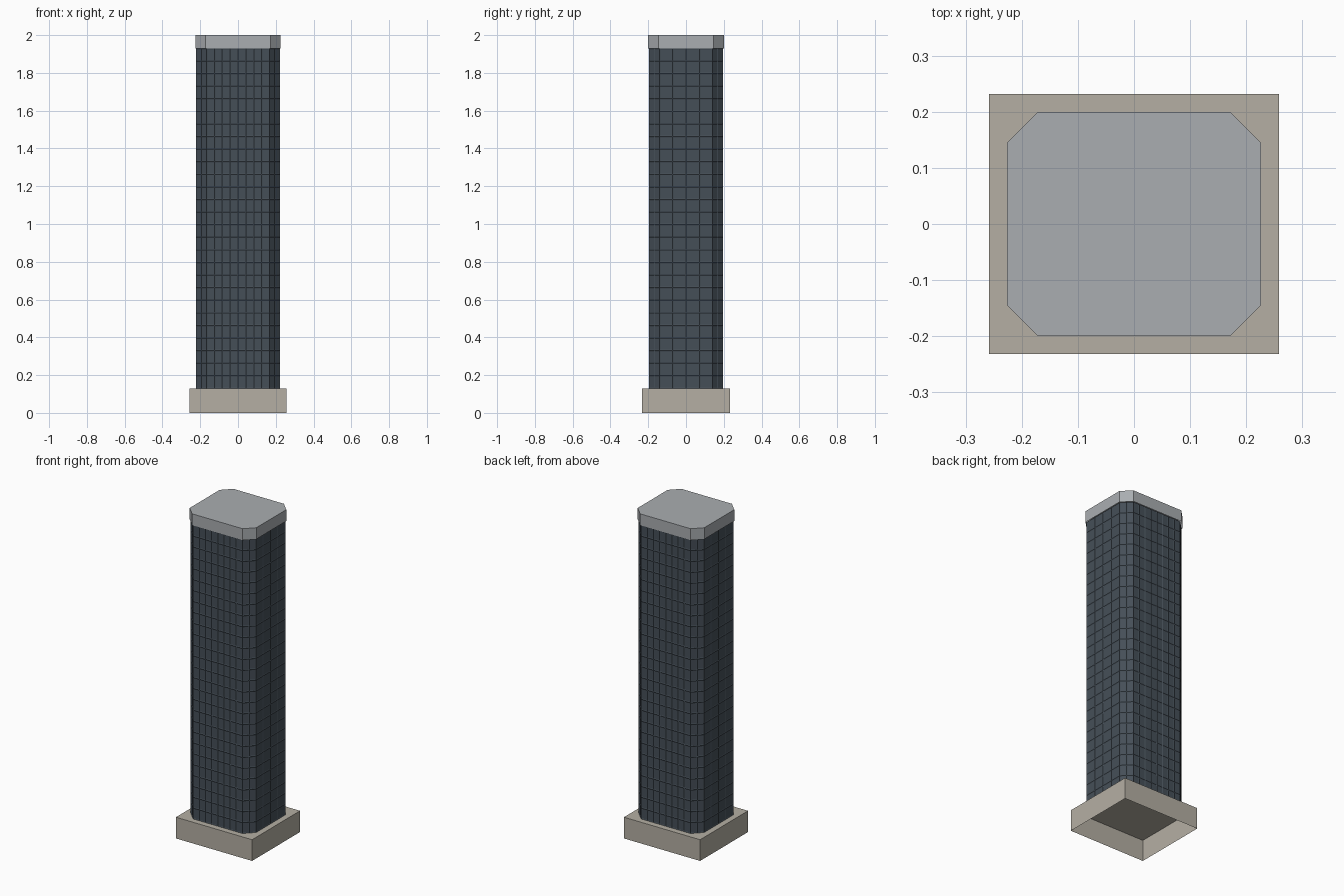
import bpy, bmesh
from mathutils import Vector

if "Cube" in bpy.data.objects:
    bpy.data.objects.remove(bpy.data.objects["Cube"])


def material(name, rgb):
    m = bpy.data.materials.new(name)
    m.diffuse_color = (*rgb, 1)
    m.use_nodes = True
    m.node_tree.nodes["Principled BSDF"].inputs["Base Color"].default_value = m.diffuse_color
    return m


def finish(bm, name, mat):
    me = bpy.data.meshes.new(name)
    bm.to_mesh(me)
    bm.free()
    me.materials.append(mat)
    ob = bpy.data.objects.new(name, me)
    bpy.context.collection.objects.link(ob)
    return ob


def octagon(hx, hy, c):
    """Counter-clockwise rectangle with chamfered corners, starting on the front."""
    return [Vector(p) for p in (
        (-hx + c, -hy), (hx - c, -hy), (hx, -hy + c), (hx, hy - c),
        (hx - c, hy), (-hx + c, hy), (-hx, hy - c), (-hx, -hy + c))]


def walls(bm, outline, heights):
    """Stack rings of the outline and skin them; returns rings and wall faces."""
    rings = [[bm.verts.new((p.x, p.y, z)) for p in outline] for z in heights]
    n = len(outline)
    faces = [bm.faces.new((a[i], a[(i + 1) % n], b[(i + 1) % n], b[i]))
             for a, b in zip(rings, rings[1:]) for i in range(n)]
    return rings, faces


def lid(name, outline, z0, z1, mat):
    """Walls with a closed top and open underside."""
    bm = bmesh.new()
    rings, _ = walls(bm, outline, (z0, z1))
    bm.faces.new(rings[-1])
    return finish(bm, name, mat)


stone = material("stone", (0.46, 0.43, 0.37))
metal = material("metal", (0.40, 0.42, 0.44))
glass = material("dark_glass", (0.06, 0.078, 0.097))

BASE_TOP, CAP_BOTTOM = 0.13, 1.93

# plinth
plinth = [Vector(p) for p in ((-.258, -.232), (.258, -.232), (.258, .232), (-.258, .232))]
lid("plinth", plinth, 0, BASE_TOP, stone)

# tower shaft: a grid of bays and floors with shallow recessed windows
corners = octagon(0.222, 0.196, 0.055)
bays = (8, 2, 4, 2) * 2
outline = [corners[i].lerp(corners[(i + 1) % 8], k / n)
           for i, n in enumerate(bays) for k in range(n)]
floors = 27
heights = [BASE_TOP + (CAP_BOTTOM - BASE_TOP) * k / floors for k in range(floors + 1)]
bm = bmesh.new()
_, panes = walls(bm, outline, heights)
bm.normal_update()
bmesh.ops.inset_individual(bm, faces=panes, thickness=0.007, depth=-0.002)
finish(bm, "tower_shaft", glass)

# roof cap
lid("roof_cap", octagon(0.226, 0.2, 0.055), CAP_BOTTOM, 2.0, metal)
